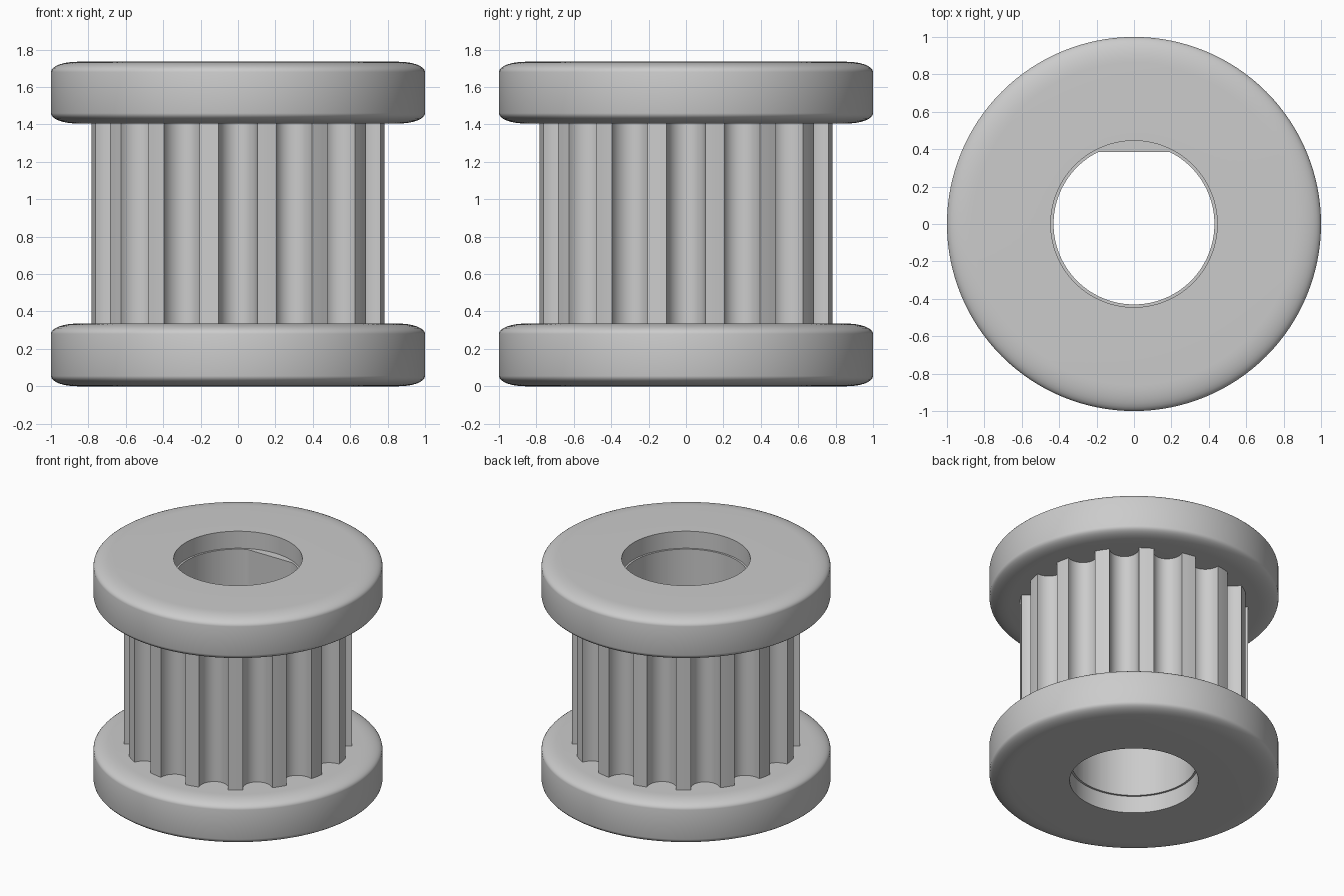
import bpy, bmesh, math
from math import sin, cos, pi

cube = bpy.data.objects.get("Cube")
if cube:
    bpy.data.objects.remove(cube, do_unlink=True)

# One plain grey for the whole part
grey = bpy.data.materials.new("grey_metal")
grey.use_nodes = True
colour = (0.6, 0.6, 0.6, 1)
grey.diffuse_color = colour
grey.node_tree.nodes["Principled BSDF"].inputs["Base Color"].default_value = colour


def ring_solid(name, rings):
    """Bridge a closed sequence of equal-sized point rings into a solid."""
    bm = bmesh.new()
    loops = [[bm.verts.new(p) for p in ring] for ring in rings]
    n = len(loops[0])
    for k, a in enumerate(loops):
        b = loops[(k + 1) % len(loops)]
        for i in range(n):
            j = (i + 1) % n
            bm.faces.new((a[i], a[j], b[j], b[i]))
    bmesh.ops.recalc_face_normals(bm, faces=bm.faces)
    mesh = bpy.data.meshes.new(name)
    bm.to_mesh(mesh)
    bm.free()
    mesh.materials.append(grey)
    obj = bpy.data.objects.new(name, mesh)
    bpy.context.collection.objects.link(obj)
    bpy.ops.object.select_all(action="DESELECT")
    obj.select_set(True)
    bpy.context.view_layer.objects.active = obj
    bpy.ops.object.shade_smooth_by_angle(angle=math.radians(32))
    return obj


# Flanges: turned discs with softly rounded rims
HOLE, RIM, SOFT_R, SOFT_Z, STEPS = 0.445, 1.0, 0.14, 0.055, 8


def flange(name, z0, z1, segments=128):
    arc = [pi / 2 * i / STEPS for i in range(STEPS + 1)]
    profile = [(HOLE, z0)]
    profile += [(RIM - SOFT_R * (1 - sin(t)), z0 + SOFT_Z * (1 - cos(t))) for t in arc]
    profile += [(RIM - SOFT_R * (1 - cos(t)), z1 - SOFT_Z * (1 - sin(t))) for t in arc]
    profile += [(HOLE, z1)]
    angles = [2 * pi * i / segments for i in range(segments)]
    return ring_solid(name, [[(r * cos(a), r * sin(a), z) for a in angles]
                             for r, z in profile])


flange("bottom_flange", 0, 0.335)
flange("top_flange", 1.405, 1.735)

# Toothed hub: round-bottomed grooves outside, D-shaped bore inside
TEETH, TIP, HALF_GROOVE, DEPTH, ARC = 16, 0.79, 0.103, 0.115, 16
BORE, FLAT_Y = 0.43, 0.385
edge = math.sqrt(TIP ** 2 - HALF_GROOVE ** 2)
outer = []
for k in range(TEETH):
    turn = 2 * pi * k / TEETH
    for i in range(ARC + 1):
        t = pi * i / ARC
        u, v = edge - DEPTH * sin(t), -HALF_GROOVE * cos(t)
        outer.append((u * cos(turn) - v * sin(turn), u * sin(turn) + v * cos(turn)))
    for f in (-0.02, 0.02):
        mid = turn + pi / TEETH + f
        outer.append((TIP * cos(mid), TIP * sin(mid)))

inner = []
for x, y in outer:
    a = math.atan2(y, x)
    r = min(BORE, FLAT_Y / sin(a)) if sin(a) > 0.01 else BORE
    inner.append((r * cos(a), r * sin(a)))

LOW, HIGH = 0.13, 1.605
ring_solid("toothed_hub", [[(x, y, z) for x, y in pts] for pts, z in
                           ((outer, LOW), (outer, HIGH), (inner, HIGH), (inner, LOW))])
